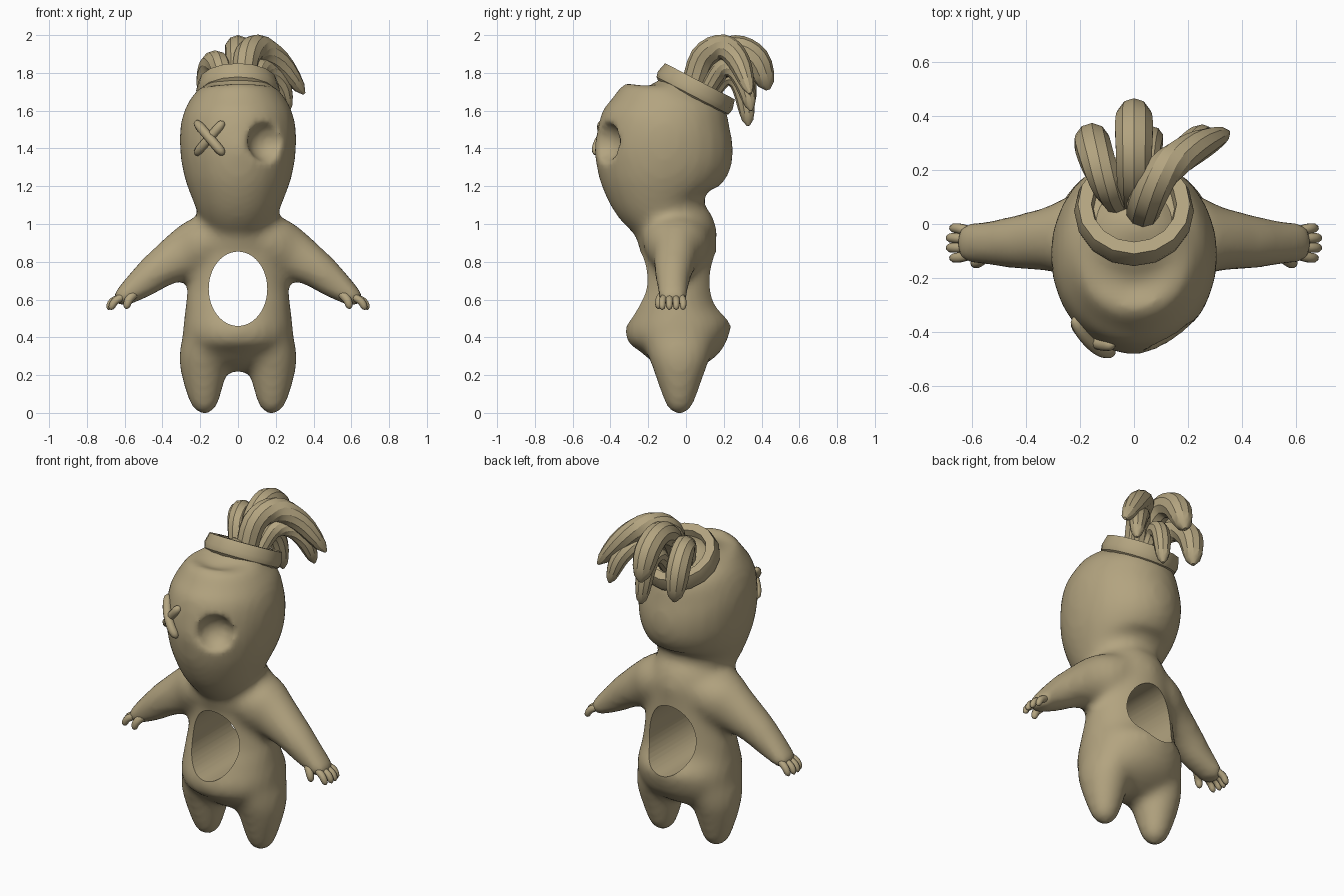
import bpy, bmesh, math
from mathutils import Vector, Matrix

cube = bpy.data.objects.get("Cube")
if cube:
    bpy.data.objects.remove(cube, do_unlink=True)

clay = bpy.data.materials.new("tan clay")
clay.use_nodes = True
TAN = (0.45, 0.37, 0.215, 1)
clay.diffuse_color = TAN
clay.node_tree.nodes["Principled BSDF"].inputs["Base Color"].default_value = TAN


def catmull(p, t):
    a, b, c, d = p
    return [0.5 * (2 * q + (r - o) * t + (2 * o - 5 * q + 4 * r - s) * t ** 2
                   + (3 * q - o - 3 * r + s) * t ** 3) for o, q, r, s in zip(a, b, c, d)]


def loft(bm, rows, ref=(0, 1, 0), sides=24, steps=4, tip=(0, 0)):
    """Smooth tube through rows of (x, y, z, radius across, radius along ref)."""
    n = len(rows) - 1
    pad = [rows[0]] + list(rows) + [rows[-1]]
    samples = [catmull(pad[i:i + 4], k / steps) for i in range(n) for k in range(steps)]
    samples.append(list(rows[-1]))
    last, rings = len(samples) - 1, []
    for i, row in enumerate(samples):
        t = Vector(samples[min(i + 1, last)][:3]) - Vector(samples[max(i - 1, 0)][:3])
        u = Vector(ref).cross(t).normalized()
        v = t.cross(u).normalized()
        s, k = i / last, 1
        if s < tip[0]:
            k = math.sqrt(max(1 - (1 - s / tip[0]) ** 2, 0.04))
        if 1 - s < tip[1]:
            k = math.sqrt(max(1 - (1 - (1 - s) / tip[1]) ** 2, 0.04))
        rings.append([bm.verts.new(Vector(row[:3]) + k * (u * row[3] * math.cos(a) + v * row[4] * math.sin(a)))
                      for a in (math.tau * j / sides for j in range(sides))])
    for r, q in zip(rings, rings[1:]):
        for j in range(sides):
            m = (j + 1) % sides
            bm.faces.new((r[j], r[m], q[m], q[j]))
    bm.faces.new(rings[0])
    bm.faces.new(rings[-1])


def finish(bm, name, angle=40):
    bmesh.ops.recalc_face_normals(bm, faces=bm.faces)
    mesh = bpy.data.meshes.new(name)
    bm.to_mesh(mesh)
    bm.free()
    obj = bpy.data.objects.new(name, mesh)
    bpy.context.collection.objects.link(obj)
    mesh.materials.append(clay)
    shade(obj, angle)
    return obj


def select(obj):
    bpy.ops.object.select_all(action='DESELECT')
    obj.select_set(True)
    bpy.context.view_layer.objects.active = obj


def shade(obj, angle):
    select(obj)
    bpy.ops.object.shade_smooth_by_angle(angle=math.radians(angle))


def modify(obj, kind, **settings):
    select(obj)
    mod = obj.modifiers.new(kind.lower(), kind)
    for key, value in settings.items():
        setattr(mod, key, value)
    bpy.ops.object.modifier_apply(modifier=mod.name)


def cut(obj, bm, name):
    cutter = finish(bm, name)
    cutter.hide_render = True
    modify(obj, 'BOOLEAN', operation='DIFFERENCE', object=cutter, solver='EXACT')
    bpy.data.objects.remove(cutter, do_unlink=True)


# Head, torso, arms and legs, fused into one soft body
bm = bmesh.new()
head = [(1.0, -.055, .19, .18), (1.08, -.10, .22, .235), (1.15, -.12, .25, .29),
        (1.25, -.125, .285, .34), (1.37, -.118, .306, .368), (1.5, -.112, .308, .354),
        (1.6, -.10, .285, .324), (1.68, -.095, .24, .27), (1.74, -.088, .17, .185),
        (1.78, -.10, .06, .06)]
torso = [(.22, -.03, .1, .05), (.27, -.03, .24, .15), (.36, -.03, .29, .245),
         (.45, -.04, .292, .285), (.55, -.045, .28, .24), (.65, -.04, .27, .207),
         (.85, -.04, .24, .2), (.95, -.05, .22, .215), (1.05, -.06, .2, .19)]
for part in (head, torso):
    loft(bm, [(0, y, z, rx, ry) for z, y, rx, ry in part])
arm = [(.08, -.05, .95, .13, .19), (.2, -.05, .88, .155, .17), (.3, -.055, .83, .135, .125),
       (.41, -.065, .765, .105, .105), (.5, -.07, .695, .088, .09), (.58, -.07, .635, .064, .08),
       (.63, -.07, .6, .045, .075), (.65, -.07, .585, .02, .04)]
leg = [(.16, -.04, .45, .12, .2), (.18, -.035, .3, .132, .165), (.182, -.035, .2, .118, .13),
       (.18, -.035, .1, .092, .095), (.178, -.035, .03, .066, .066), (.178, -.035, -.005, .03, .03)]
for side in (-1, 1):
    for limb in (arm, leg):
        loft(bm, [(side * r[0],) + r[1:] for r in limb])
body = finish(bm, "body")
modify(body, 'REMESH', mode='VOXEL', voxel_size=0.02)
modify(body, 'SMOOTH', factor=0.5, iterations=9)

# Hollow eye socket
bm = bmesh.new()
bmesh.ops.create_uvsphere(bm, u_segments=24, v_segments=16, radius=0.11,
                          matrix=Matrix.Translation((.16, -.445, 1.435)))
cut(body, bm, "socket_cutter")
modify(body, 'REMESH', mode='VOXEL', voxel_size=0.02)
modify(body, 'SMOOTH', factor=0.5, iterations=4)

# Oval hole through the belly
bm = bmesh.new()
loft(bm, [(0, -1, .657, .197, .155), (0, 1, .657, .197, .155)], ref=(1, 0, 0), sides=48, steps=1)
cut(body, bm, "belly_hole_cutter")
if not body.data.materials:
    body.data.materials.append(clay)
shade(body, 40)

# Fingers and thumbs
for side, label in ((1, "left"), (-1, "right")):
    bm = bmesh.new()
    for i, y in enumerate((-.125, -.088, -.052, -.016)):
        reach = .012 if i in (1, 2) else 0
        loft(bm, [(side * .61, y * .8 - .014, .615, .02, .02),
                  (side * (.652 + reach), y, .59, .02, .019),
                  (side * (.676 + reach), y, .546, .018, .017)],
             sides=10, tip=(0, .35))
    loft(bm, [(side * .55, -.12, .63, .024, .022), (side * .58, -.143, .595, .022, .02),
              (side * .592, -.145, .55, .018, .018)], sides=10, tip=(0, .35))
    finish(bm, label + "_fingers", 60)

# Crossed stitches laid on the face
bpy.context.view_layer.update()
for name, slope, lift in (("stitch_under", 1, .004), ("stitch_over", -1, .02)):
    rows = []
    for k in (-1, -.5, 0, .5, 1):
        x, z = -.15 + .075 * k, 1.455 + .088 * k * slope
        hit = body.ray_cast(Vector((x, -2, z)), Vector((0, 1, 0)))[1]
        rows.append((x, hit.y - lift * (1 - .6 * k * k), z, .025, .025))
    bm = bmesh.new()
    loft(bm, rows, sides=10, tip=(.2, .2))
    finish(bm, name, 60)

# Tilted collar band on the crown
bm = bmesh.new()
profile = [(.01, -.03), (.18, -.03), (.215, 0), (.222, .03), (.208, .085),
           (.158, .085), (.15, .045), (.01, .045)]
SIDES = 16
tilt = Matrix.Translation((0, .035, 1.68)) @ Matrix.Rotation(-.478, 4, 'X')
rings = [[bm.verts.new(tilt @ Vector((r * math.cos(math.tau * j / SIDES),
                                      r * math.sin(math.tau * j / SIDES), z)))
          for j in range(SIDES)] for r, z in profile]
for a, b in zip(rings, rings[1:]):
    for j in range(SIDES):
        k = (j + 1) % SIDES
        bm.faces.new((a[j], a[k], b[k], b[j]))
bm.faces.new(rings[0])
bm.faces.new(rings[-1])
finish(bm, "collar", 35)

# Drooping hair strands: path points with a radius each
strands = {
    "hair_back": [(0, .08, 1.7, .055), (0, .15, 1.87, .065), (0, .26, 1.93, .07),
                  (0, .37, 1.87, .073), (0, .435, 1.71, .06)],
    "hair_left_long": [(.03, .03, 1.7, .06), (.045, .09, 1.88, .07), (.11, .2, 1.935, .068),
                       (.22, .28, 1.86, .06), (.35, .34, 1.69, .042)],
    "hair_right": [(-.05, .07, 1.7, .05), (-.09, .13, 1.83, .06), (-.13, .22, 1.85, .066),
                   (-.155, .3, 1.76, .068), (-.15, .325, 1.59, .055)],
    "hair_left_short": [(.06, .1, 1.68, .04), (.1, .18, 1.81, .05), (.16, .25, 1.82, .05),
                        (.23, .31, 1.74, .05), (.27, .345, 1.6, .036)],
    "hair_low": [(.03, .12, 1.66, .04), (.04, .2, 1.77, .045), (.05, .27, 1.76, .05),
                 (.06, .31, 1.67, .05), (.07, .33, 1.52, .04)],
}
for name, path in strands.items():
    bm = bmesh.new()
    loft(bm, [p + (p[3],) for p in path], ref=(1, 0, 0), sides=10, steps=4, tip=(0, .22))
    finish(bm, name, 30)
